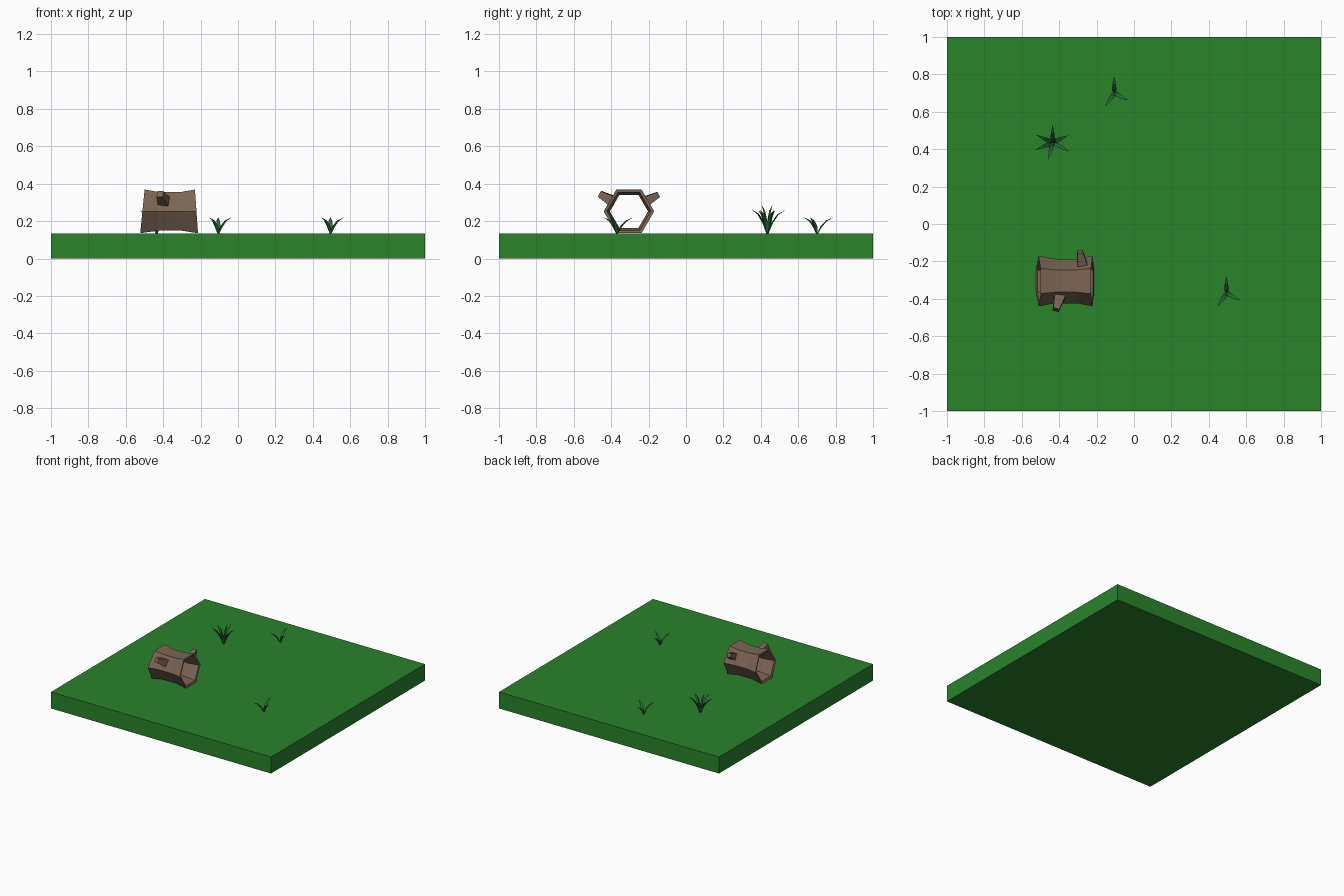
import bpy, math
from mathutils import Vector

if "Cube" in bpy.data.objects:
    bpy.data.objects.remove(bpy.data.objects["Cube"])


def material(name, rgb):
    m = bpy.data.materials.new(name)
    m.diffuse_color = (*rgb, 1)
    m.use_nodes = True
    m.node_tree.nodes["Principled BSDF"].inputs["Base Color"].default_value = m.diffuse_color
    return m


TURF = material("turf", (0.022, 0.23, 0.024))
BARK = material("bark", (0.2, 0.13, 0.09))
BLADE = material("blade", (0.02, 0.15, 0.035))
TOP = 0.135


def make(name, verts, faces, mat):
    me = bpy.data.meshes.new(name)
    me.from_pydata(verts, [], faces)
    me.materials.append(mat)
    ob = bpy.data.objects.new(name, me)
    bpy.context.collection.objects.link(ob)
    return ob


def loft(rings, closed=False):
    """Skin equal rings; closed joins last to first, otherwise ends are capped."""
    n, k = len(rings[0]), len(rings)
    verts = [v for r in rings for v in r]
    faces = []
    for i in range(k if closed else k - 1):
        a, b = i * n, (i + 1) % k * n
        faces += [(a + j, a + (j + 1) % n, b + (j + 1) % n, b + j) for j in range(n)]
    if not closed:
        faces += [tuple(reversed(range(n))), tuple(range((k - 1) * n, k * n))]
    return verts, faces


# Grass slab
bpy.ops.mesh.primitive_cube_add(size=1, location=(0, 0, TOP / 2))
slab = bpy.context.object
slab.name = "ground"
slab.scale = (2, 2, TOP)
slab.data.materials.append(TURF)

# Hollow log: outside rings then inside rings, ends leaning slightly
CY, CZ = -0.305, 0.252


def hexagon(x, r, lean):
    pts = []
    for i in range(6):
        a = math.radians(60 * i)
        z = r * math.sin(a)
        pts.append((x + lean * z, CY + r * math.cos(a), CZ + z))
    return pts


profile = [(-0.511, 0.135, 0.1), (-0.425, 0.119, 0.03), (-0.305, 0.119, -0.03), (-0.222, 0.135, -0.07),
           (-0.226, 0.117, -0.07), (-0.305, 0.102, -0.03), (-0.425, 0.102, 0.03), (-0.506, 0.117, 0.1)]
make("log", *loft([hexagon(*p) for p in profile], closed=True), BARK)


# Tapered branch stubs
def stub(name, base, tip, w0, w1):
    base, tip = Vector(base), Vector(tip)
    d = (tip - base).normalized()
    side = d.cross(Vector((0, 0, 1))).normalized()
    up = side.cross(d)
    rings = [[c + (side * s + up * t) * w / 2 for s, t in ((-1, -1), (1, -1), (1, 1), (-1, 1))]
             for c, w in ((base, w0), (tip, w1))]
    make(name, *loft(rings), BARK)


stub("front_branch", (-0.397, -0.385, 0.303), (-0.417, -0.459, 0.345), 0.058, 0.034)
stub("back_branch", (-0.275, -0.222, 0.303), (-0.288, -0.148, 0.342), 0.055, 0.03)


# Grass blades: folded triangular section, widening then tapering outwards
def tuft(name, x, y, blades):
    verts, faces = [], []
    for ang, reach, height in blades:
        a = math.radians(ang)
        out, side = Vector((math.cos(a), math.sin(a), 0)), Vector((-math.sin(a), math.cos(a), 0))
        rings = []
        for f, h, w in ((0.03, 0, 0.005), (0.22, 0.45, 0.012), (0.55, 0.8, 0.009), (1, 1, 0.0006)):
            c = Vector((x, y, TOP)) + out * reach * f + Vector((0, 0, height * h))
            rings.append([c + side * w, c - side * w, c + (out - Vector((0, 0, 0.6))) * w * 0.6])
        v, fs = loft(rings)
        faces += [tuple(i + len(verts) for i in f) for f in fs]
        verts += v
    make(name, verts, faces, BLADE)


SMALL = [(91, 0.088, 0.085), (-28, 0.08, 0.085), (235, 0.085, 0.085)]
tuft("grass_tuft_back", -0.105, 0.70, SMALL)
tuft("grass_tuft_right", 0.495, -0.37, SMALL)
tuft("grass_tuft_large", -0.435, 0.435,
     [(90, 0.095, 0.125), (25, 0.09, 0.125), (-28, 0.098, 0.12), (255, 0.09, 0.13),
      (203, 0.1, 0.125), (155, 0.095, 0.12), (60, 0.03, 0.15), (240, 0.035, 0.15)])
